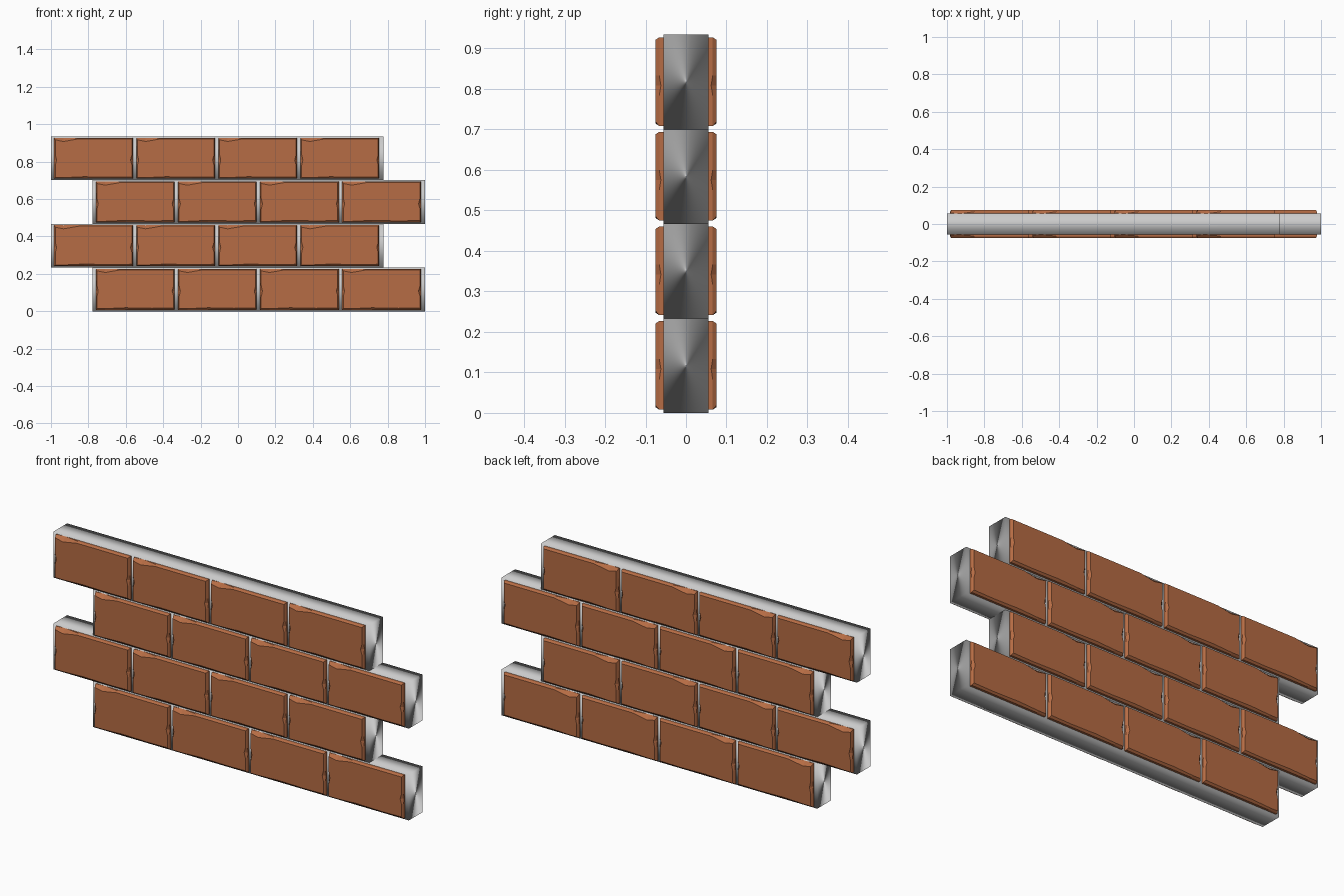
import bpy, bmesh
from mathutils import Vector

if "Cube" in bpy.data.objects:
    bpy.data.objects.remove(bpy.data.objects["Cube"])

ROW_H = 0.2335            # course height
PITCH = 0.439             # brick spacing
BW, BH = 0.421, 0.219     # brick face size

brick_mat = bpy.data.materials.new("brick_clay")
brick_mat.diffuse_color = (0.468, 0.15, 0.058, 1)
brick_mat.use_nodes = True
brick_mat.node_tree.nodes["Principled BSDF"].inputs["Base Color"].default_value = brick_mat.diffuse_color


def add_object(name, mesh, loc):
    ob = bpy.data.objects.new(name, mesh)
    ob.location = loc
    bpy.context.collection.objects.link(ob)
    return ob


def brick_mesh():
    """Brick with worn, chipped edges, identical on front and back."""
    # (outer rectangle x z, worn front face x z, depth of the outer edge)
    W, H, D, C = BW, BH, 0.066, 0.054
    rim = [
        ((0, 0), (0.006, 0.006), D),
        ((0.05, 0), (0.05, 0.006), D),
        ((0.16, 0), (0.16, 0.011), D),
        ((0.30, 0), (0.30, 0.008), D),
        ((W, 0), (W - 0.006, 0.010), D),
        ((W, 0.075), (W - 0.006, 0.075), D),
        ((W, 0.10), (W - 0.013, 0.10), 0.062),
        ((W, 0.125), (W - 0.006, 0.125), D),
        ((W, H), (W - 0.006, H - 0.006), D),
        ((0.13, H), (0.13, H - 0.006), D),
        ((0.05, H), (0.05, H - 0.020), C),
        ((0, H), (0.006, H - 0.011), 0.060),
        ((0, 0.13), (0.006, 0.13), D),
        ((0, 0.10), (0.013, 0.10), 0.062),
        ((0, 0.07), (0.006, 0.07), D),
    ]
    bm = bmesh.new()
    loops = []
    for side, k in ((-1, 1), (-1, 0), (1, 0), (1, 1)):
        loops.append([bm.verts.new((p[k][0], side * (0.075 if k else p[2]), p[k][1]))
                      for p in rim])
    n = len(rim)
    for a, b in zip(loops, loops[1:]):
        for i in range(n):
            j = (i + 1) % n
            bm.faces.new((a[i], a[j], b[j], b[i]))
    bm.faces.new(loops[0])
    bm.faces.new(loops[-1])
    bmesh.ops.recalc_face_normals(bm, faces=bm.faces)
    me = bpy.data.meshes.new("brick")
    bm.to_mesh(me)
    bm.free()
    me.materials.append(brick_mat)
    return me


def mortar_mesh():
    """Mortar bed for one course, shaded softly around its length."""
    bm = bmesh.new()
    bmesh.ops.create_cube(bm, size=1)
    for v in bm.verts:
        v.co.x *= 1.777
        v.co.y *= 0.11
        v.co.z *= ROW_H
    for f in bm.faces:
        f.smooth = True
    me = bpy.data.meshes.new("mortar_bed")
    bm.to_mesh(me)
    bm.free()
    # normals point straight out across the bed, without lengthwise tilt
    sign = lambda t: 1 if t > 0 else -1
    me.normals_split_custom_set_from_vertices(
        [Vector((sign(v.co.x) * 0.02, sign(v.co.y), sign(v.co.z))).normalized()
         for v in me.vertices])
    return me


brick, mortar = brick_mesh(), mortar_mesh()

# Four staggered courses of four bricks
for row in range(4):
    left = -0.777 if row % 2 == 0 else -1.0
    add_object(f"mortar_bed_{row}", mortar,
               (left + 1.777 / 2, 0, ROW_H * (row + 0.5)))
    for i in range(4):
        add_object(f"brick_{row}_{i}", brick,
                   (left + 0.017 + PITCH * i, 0, ROW_H * row + 0.008))
